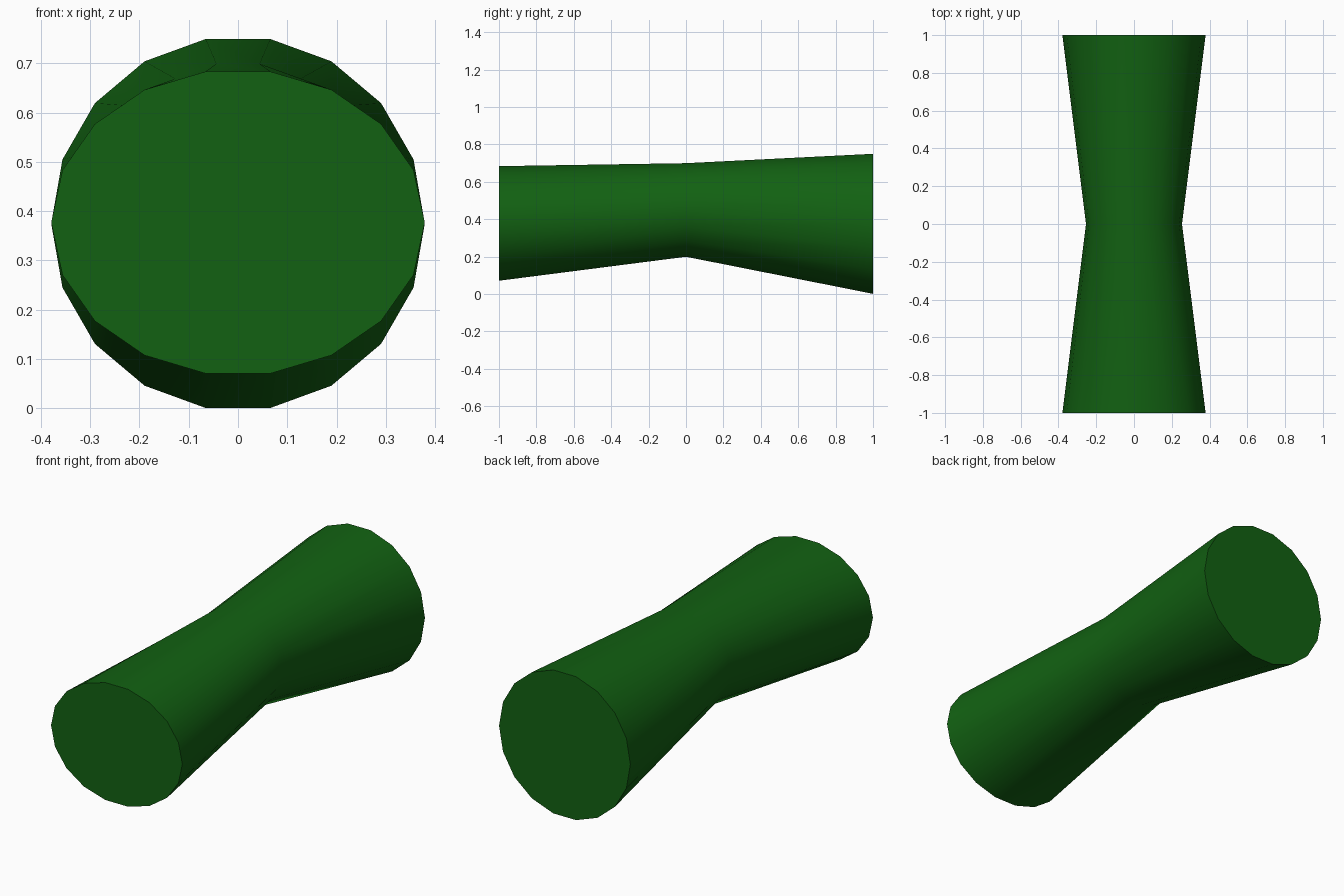
import bpy, bmesh
from math import cos, sin, tau, radians

if "Cube" in bpy.data.objects:
    bpy.data.objects.remove(bpy.data.objects["Cube"])

SIDES = 18
# Cross-sections along the length: y, centre z, x radius, z radius
SECTIONS = [
    (-1.0, 0.377, 0.379, 0.311),
    (0.0, 0.449, 0.254, 0.254),
    (1.0, 0.375, 0.379, 0.380),
]

# Waisted tube body, lofted through the three rings
bm = bmesh.new()
rings = [[bm.verts.new((rx * cos(tau * i / SIDES), y, cz + rz * sin(tau * i / SIDES)))
          for i in range(SIDES)] for y, cz, rx, rz in SECTIONS]
for a, b in zip(rings, rings[1:]):
    for i in range(SIDES):
        j = (i + 1) % SIDES
        bm.faces.new((a[i], a[j], b[j], b[i]))

# Flat end caps
bm.faces.new(rings[0])
bm.faces.new(rings[-1])
bmesh.ops.recalc_face_normals(bm, faces=bm.faces)

mesh = bpy.data.meshes.new("waisted_body")
bm.to_mesh(mesh)
bm.free()
body = bpy.data.objects.new("waisted_body", mesh)
bpy.context.collection.objects.link(body)

# Dark green material
green = bpy.data.materials.new("dark_green")
green.diffuse_color = (0.006, 0.12, 0.006, 1)
green.use_nodes = True
green.node_tree.nodes["Principled BSDF"].inputs["Base Color"].default_value = green.diffuse_color
mesh.materials.append(green)

# Smooth sides, sharp cap rims
bpy.context.view_layer.objects.active = body
body.select_set(True)
bpy.ops.object.shade_smooth_by_angle(angle=radians(40))
